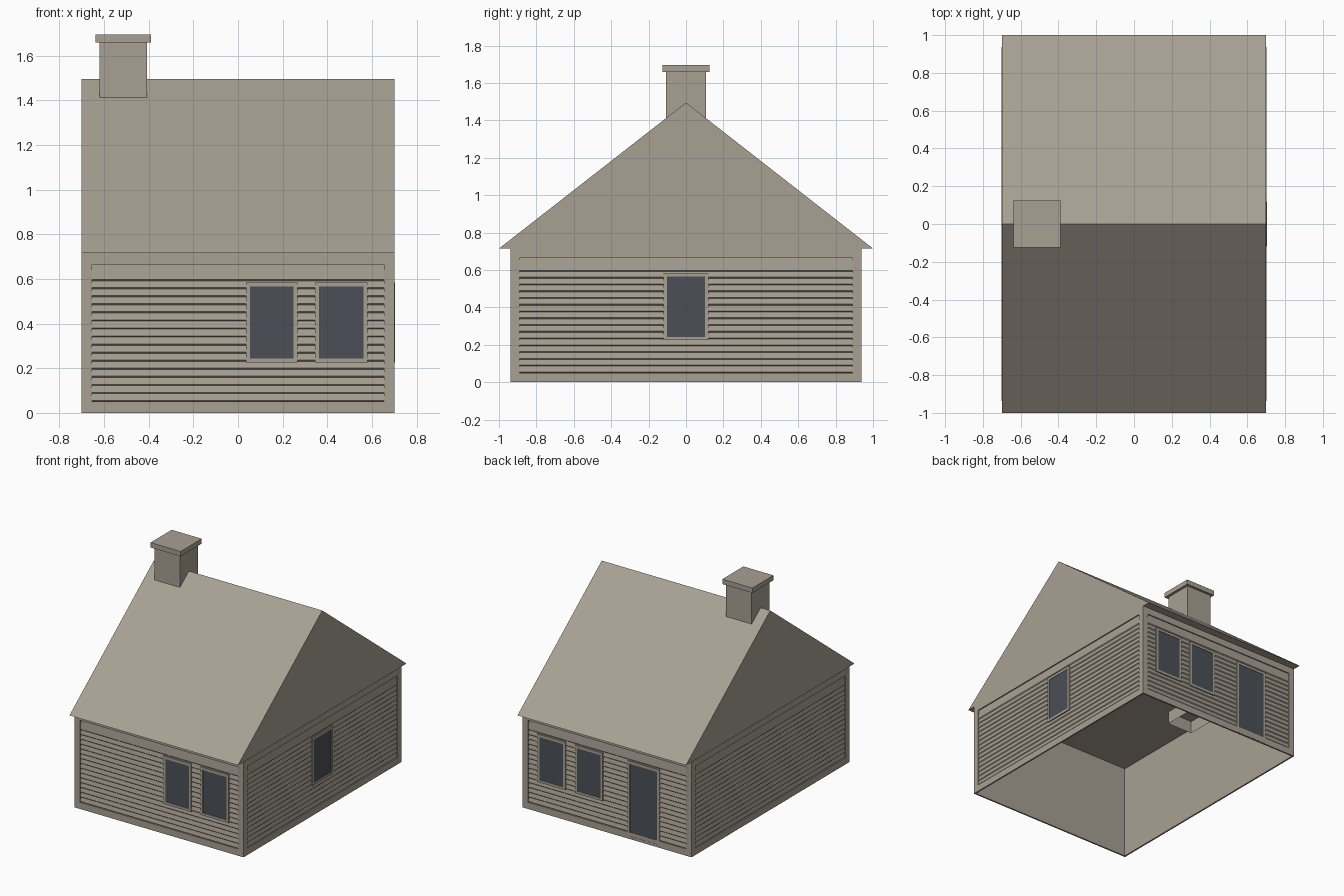
import bpy, bmesh
from math import pi
from mathutils import Matrix

cube = bpy.data.objects.get("Cube")
if cube:
    bpy.data.objects.remove(cube, do_unlink=True)


def material(name, rgb):
    m = bpy.data.materials.new(name)
    m.use_nodes = True
    m.diffuse_color = (*rgb, 1)
    m.node_tree.nodes["Principled BSDF"].inputs["Base Color"].default_value = (*rgb, 1)
    return m


STONE = material("warm grey", (0.39, 0.35, 0.29))
GLASS = material("dark blue grey glass", (0.07, 0.08, 0.095))

HALF_X, HALF_Y, EAVE, RIDGE = 0.69, 0.925, 0.715, 1.495
TRIM = 0.012


def finish(name, bm, mat, turn=0.0, reach=0.0):
    """Make an object; wall parts are built facing -y, then turned about z."""
    bm.transform(Matrix.Rotation(turn, 4, "Z") @ Matrix.Translation((0, -reach, 0)))
    bmesh.ops.recalc_face_normals(bm, faces=bm.faces)
    mesh = bpy.data.meshes.new(name)
    bm.to_mesh(mesh)
    bm.free()
    mesh.materials.append(mat)
    obj = bpy.data.objects.new(name, mesh)
    bpy.context.collection.objects.link(obj)
    return obj


def add_box(bm, x0, x1, y0, y1, z0, z1):
    place = Matrix.Translation(((x0 + x1) / 2, (y0 + y1) / 2, (z0 + z1) / 2))
    size = Matrix.Diagonal((x1 - x0, y1 - y0, z1 - z0, 1))
    return bmesh.ops.create_cube(bm, size=1, matrix=place @ size)["verts"]


def drop_faces(bm, directions):
    bm.normal_update()
    gone = [f for f in bm.faces if round(f.normal.z) in directions]
    bmesh.ops.delete(bm, geom=gone, context="FACES")


def frame(name, x0, x1, z0, z1, side, low, high, depth, turn, reach):
    """Four flat boards around an opening."""
    bm = bmesh.new()
    for a, b in ((x0, x0 + side), (x1 - side, x1)):
        add_box(bm, a, b, -depth, 0, z0, z1)
    for a, b in ((z0, z0 + low), (z1 - high, z1)):
        add_box(bm, x0 + side, x1 - side, -depth, 0, a, b)
    finish(name, bm, STONE, turn, reach)


def siding(name, half, turn, reach):
    """Overlapping boards: each has a small slanted lip at its lower edge."""
    low, top, step, count = 0.05, 0.665, 0.0361, 16
    profile = []
    for i in range(count):
        z = low + i * step
        end = top if i == count - 1 else z + step
        profile += [(0.003, z), (0.009, z + 0.006), (0.003, end)]
    bm = bmesh.new()
    rows = [[bm.verts.new((x, -d, z)) for x in (-half, half)] for d, z in profile]
    for a, b in zip(rows, rows[1:]):
        bm.faces.new((a[0], a[1], b[1], b[0]))
    bmesh.ops.remove_doubles(bm, verts=bm.verts, dist=0.0001)
    finish(name, bm, STONE, turn, reach)


def opening(name, x0, x1, z0, z1, turn, reach):
    """Framed pane for a window or door."""
    frame(name + "_frame", x0, x1, z0, z1, 0.018, 0.018, 0.02, 0.0135, turn, reach)
    bm = bmesh.new()
    add_box(bm, x0 + 0.016, x1 - 0.016, -0.0105, -0.004, z0 + 0.016, z1 - 0.018)
    finish(name + "_pane", bm, GLASS, turn, reach)


# Hollow wall shell, open below
bm = bmesh.new()
add_box(bm, -HALF_X, HALF_X, -HALF_Y, HALF_Y, 0, EAVE)
drop_faces(bm, (-1, 1))
finish("wall_shell", bm, STONE)

# Trim and siding on the four sides
SIDES = {
    "front": (0, HALF_Y, HALF_X),
    "back": (pi, HALF_Y, HALF_X),
    "left": (pi / 2, HALF_X, HALF_Y + TRIM),
    "right": (-pi / 2, HALF_X, HALF_Y + TRIM),
}
for side, (turn, reach, half) in SIDES.items():
    inner = 0.655 if reach == HALF_Y else 0.89
    frame(side + "_trim", -half, half, 0, EAVE, half - inner, 0.05, 0.05, TRIM, turn, reach)
    siding(side + "_siding", inner, turn, reach)

# Windows and back door
WINDOW = (0.225, 0.585)
for side, sign in (("front", 1), ("back", -1)):
    turn, reach, _ = SIDES[side]
    for label, a, b in (("inner", 0.035, 0.267), ("outer", 0.345, 0.58)):
        x0, x1 = sorted((a * sign, b * sign))
        opening(f"{side}_{label}_window", x0, x1, *WINDOW, turn, reach)
opening("side_window", -0.12, 0.12, *WINDOW, *SIDES["left"][:2])
opening("back_door", 0.17, 0.435, 0.003, 0.585, *SIDES["back"][:2])

# Gable roof, closed below
bm = bmesh.new()
ends = [[bm.verts.new((x, y, z)) for y, z in ((-1, EAVE), (1, EAVE), (0, RIDGE))]
        for x in (-0.7, 0.7)]
for end in ends:
    bm.faces.new(end)
for i in range(3):
    j = (i + 1) % 3
    bm.faces.new((ends[0][i], ends[0][j], ends[1][j], ends[1][i]))
finish("roof", bm, STONE)

# Chimney reaching down through the ceiling, with its cap
bm = bmesh.new()
add_box(bm, -0.62, -0.408, -0.106, 0.106, 0.62, 1.66)
drop_faces(bm, (-1, 1))
finish("chimney", bm, STONE)
bm = bmesh.new()
add_box(bm, -0.639, -0.389, -0.125, 0.125, 1.658, 1.695)
finish("chimney_cap", bm, STONE)
